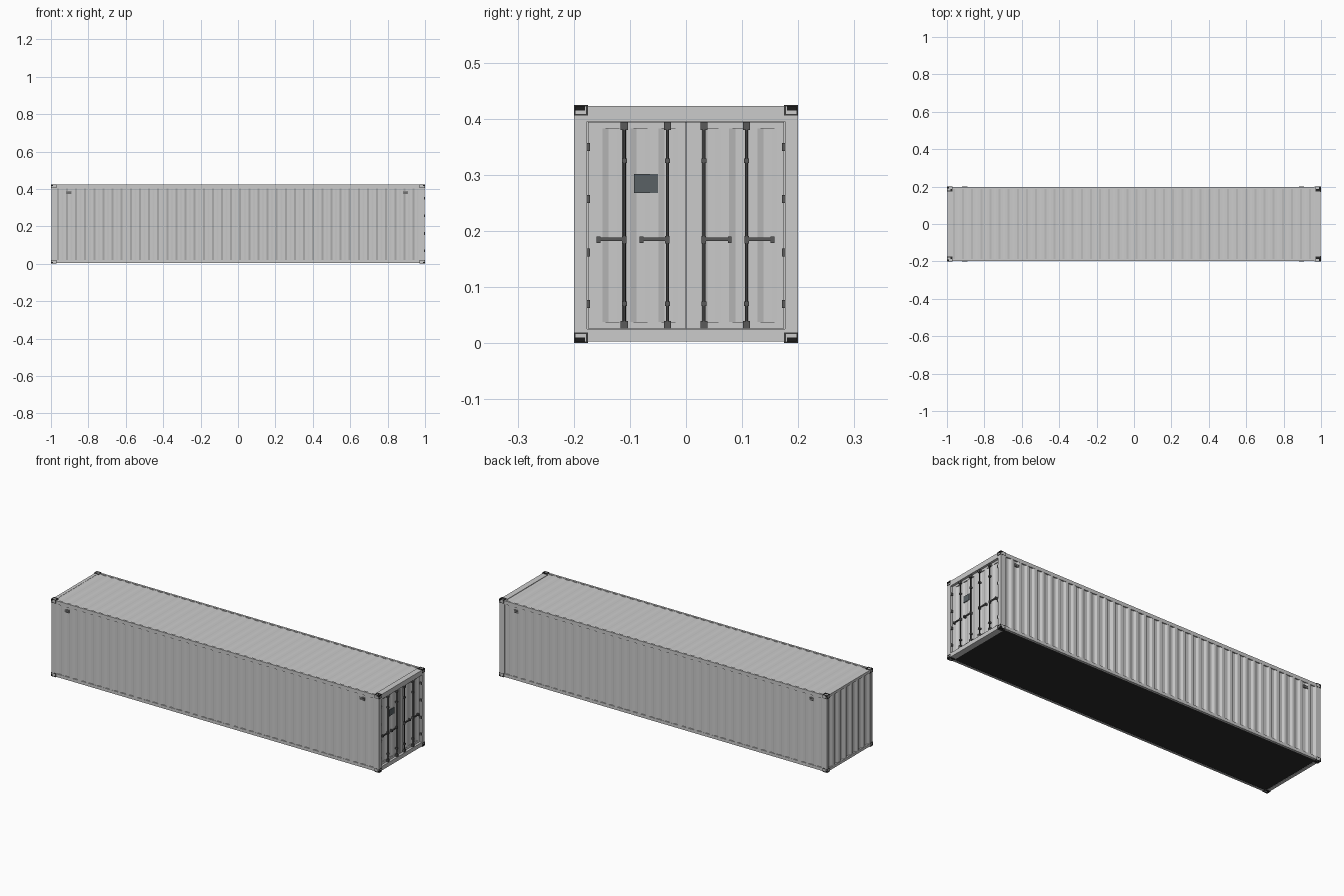
import bpy, bmesh, math
from mathutils import Vector

if "Cube" in bpy.data.objects:
    bpy.data.objects.remove(bpy.data.objects["Cube"])


def material(name, v):
    m = bpy.data.materials.new(name)
    m.diffuse_color = (v[0], v[1], v[2], 1)
    m.use_nodes = True
    m.node_tree.nodes["Principled BSDF"].inputs["Base Color"].default_value = m.diffuse_color
    return m


DARK = material("dark_steel", (0.045, 0.045, 0.045))
HOLE = material("casting_hole", (0.012, 0.012, 0.012))
FLOOR = material("underside", (0.023, 0.024, 0.025))
HARDWARE = material("hardware", (0.1, 0.1, 0.1))
PLATE = material("plate", (0.1, 0.12, 0.13))


def finish(name, bm, *mats):
    bmesh.ops.recalc_face_normals(bm, faces=bm.faces)
    me = bpy.data.meshes.new(name)
    bm.to_mesh(me)
    bm.free()
    for m in mats:
        if m:
            me.materials.append(m)
    ob = bpy.data.objects.new(name, me)
    bpy.context.collection.objects.link(ob)
    return ob


def add_box(bm, x, y, z):
    verts = bmesh.ops.create_cube(bm, size=1)["verts"]
    for v in verts:
        v.co = [(a[0] + a[1]) / 2 + c * abs(a[1] - a[0]) for a, c in zip((x, y, z), v.co)]
    return verts


def boxes(name, specs, mat=None):
    bm = bmesh.new()
    for s in specs:
        add_box(bm, *s)
    return finish(name, bm, mat)


def corrugated(name, u0, u1, n, depth, v0, v1, place):
    """Trapezoid-wave panel; place(u, v, w) maps to xyz with w pointing inward."""
    p = (u1 - u0) / n
    prof = []
    for i in range(n):
        prof += [(u0 + p * (i + t), w) for t, w in ((0, 0), (.28, 0), (.5, depth), (.78, depth))]
    prof += [(u1, 0), (u1, depth + .002), (u0, depth + .002)]
    bm = bmesh.new()
    face = bm.faces.new([bm.verts.new(place(u, v0, w)) for u, w in prof])
    ext = bmesh.ops.extrude_face_region(bm, geom=[face])["geom"]
    step = Vector(place(0, v1, 0)) - Vector(place(0, v0, 0))
    bmesh.ops.translate(bm, vec=step, verts=[g for g in ext if isinstance(g, bmesh.types.BMVert)])
    return finish(name, bm)


# Corrugated side walls, roof and closed end
for s, side in ((-1, "front"), (1, "back")):
    corrugated(side + "_wall", -.982, .968, 40, .006, .018, .41,
               lambda u, v, w, s=s: (u, s * (.1985 - w), v))
corrugated("roof", -.982, .972, 40, .0035, -.191, .191, lambda u, v, w: (u, v, .4215 - w))
corrugated("end_wall", -.186, .186, 7, .008, .015, .412, lambda u, v, w: (-.997 + w, u, v))

# Frame rails and posts
boxes("side_rails", [((-.99, .99), (s * .188, s * .199), z)
                     for s in (-1, 1) for z in ((.403, .4225), (.003, .02))])
boxes("end_rails", [((-.998, -.98), (-.19, .19), z) for z in ((.408, .4225), (.003, .018))])
boxes("end_posts", [((-.998, -.982), (s * .184, s * .199), (.01, .415)) for s in (-1, 1)])
boxes("door_posts", [((.966, .998), (s * .176, s * .1995), (.01, .415)) for s in (-1, 1)])
boxes("door_header_and_sill", [((.966, .998), (-.18, .18), z) for z in ((.395, .4225), (.003, .025))])

# Dark underside
boxes("floor", [((-.985, .985), (-.19, .19), (.005, .015))], FLOOR)

# Corner castings with sunken openings on the three outer faces
bm = bmesh.new()
for sx in (-1, 1):
    for sy in (-1, 1):
        for top in (0, 1):
            z = (.4055, .425) if top else (0, .0195)
            vs = add_box(bm, (sx * .971, sx), (sy * .175, sy * .2), z)
            out = Vector((sx, sy, 1 if top else -1))
            bmesh.ops.recalc_face_normals(bm, faces=list({f for v in vs for f in v.link_faces}))
            outer = [f for f in {f for v in vs for f in v.link_faces} if f.normal.dot(out) > .5]
            bmesh.ops.inset_individual(bm, faces=outer, thickness=.004)
            bmesh.ops.inset_individual(bm, faces=outer, thickness=.0001, depth=-.003)
            for f in outer:
                f.material_index = 1
finish("corner_castings", bm, DARK, HOLE)

# Two door leaves: flat frame around a corrugated panel
for s, side in ((-1, "left"), (1, "right")):
    x = (.972, .986)
    boxes(side + "_door_frame", [
        (x, (s * .001, s * .013), (.026, .394)), (x, (s * .163, s * .175), (.026, .394)),
        (x, (s * .013, s * .163), (.026, .038)), (x, (s * .013, s * .163), (.383, .394))])
    a, b = sorted((s * .013, s * .163))
    corrugated(side + "_door_panel", a, b, 3, .005, .038, .383,
               lambda u, v, w: (.9858 - w, u, v))
boxes("door_seal", [((.97, .984), (-.002, .002), (.026, .394))], DARK)

# Locking rods with brackets and handles
RODS = (-.11, -.033, .032, .108)
bm = bmesh.new()
for y in RODS:
    made = bmesh.ops.create_cone(bm, cap_ends=True, segments=10, radius1=.0028, radius2=.0028, depth=.365)
    bmesh.ops.translate(bm, vec=(.992, y, .21), verts=made["verts"])
for f in bm.faces:
    f.smooth = len(f.verts) == 4
finish("lock_rods", bm, DARK)

brackets, handles = [], []
for y, d in zip(RODS, (-1, -1, 1, 1)):
    for z, w, h in ((.387, .0065, .007), (.325, .0045, .004), (.07, .0045, .004), (.033, .0065, .007)):
        brackets.append(((.984, .997), (y - w, y + w), (z - h, z + h)))
    brackets.append(((.985, .997), (y - .004, y + .004), (.178, .191)))
    end = y + d * .046
    brackets.append(((.984, .997), (end - .0035, end + .0035), (.179, .190)))
    handles.append(((.990, .995), (y, end), (.182, .188)))
boxes("rod_brackets", brackets, HARDWARE)
boxes("lock_handles", handles, HARDWARE)

# Hinges and data plate
boxes("door_hinges", [((.982, .9985), (s * .171, s * .177), (z - .007, z + .007))
                      for s in (-1, 1) for z in (.35, .257, .162, .07)], HARDWARE)
boxes("data_plate", [((.984, .988), (-.093, -.05), (.268, .302))], PLATE)

# Small side vents: body with two louvre slots
vents, slots = [], []
for s in (-1, 1):
    for x in (-.905, .895):
        vents.append(((x - .014, x + .014), (s * .191, s * .1992), (.373, .388)))
        for z in (.377, .383):
            slots.append(((x - .011, x + .011), (s * .198, s * .1997), (z - .001, z + .001)))
boxes("side_vents", vents, material("vent", (.25, .25, .25)))
boxes("vent_slots", slots, HARDWARE)
